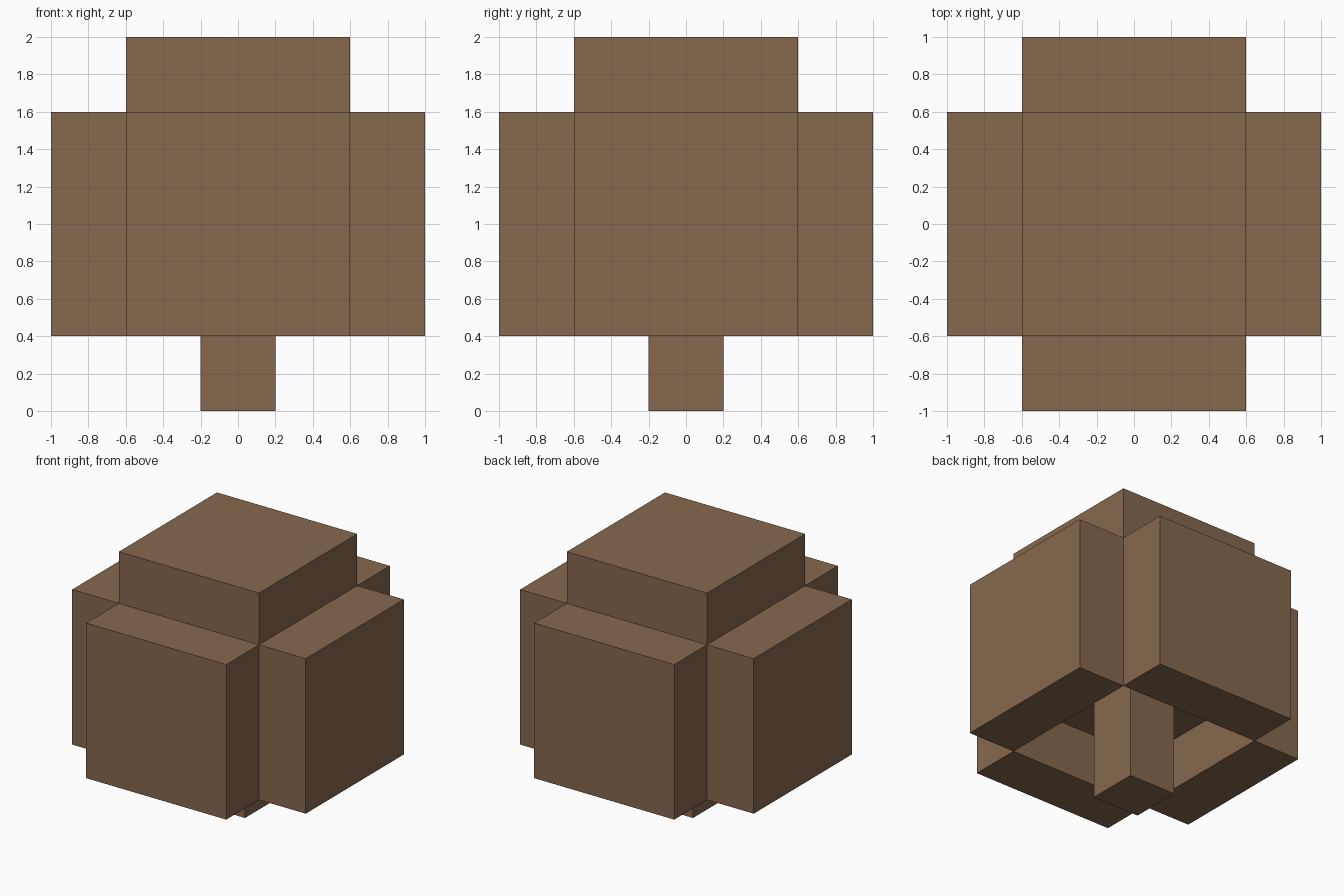
import bpy
import bmesh
from mathutils import Matrix, Vector

default = bpy.data.objects.get("Cube")
if default:
    bpy.data.objects.remove(default, do_unlink=True)

# Single flat colour
brown = bpy.data.materials.new("bark_brown")
brown.use_nodes = True
colour = (0.238, 0.138, 0.076, 1.0)
brown.diffuse_color = colour
shader = brown.node_tree.nodes["Principled BSDF"]
shader.inputs["Base Color"].default_value = colour
shader.inputs["Roughness"].default_value = 0.9

UNIT = 0.4  # edge of one block; the whole model is five blocks wide


def box(name, centre, size):
    """Flat-shaded box, measured in blocks."""
    bm = bmesh.new()
    bmesh.ops.create_cube(bm, size=UNIT)
    bmesh.ops.scale(bm, vec=Vector(size), verts=bm.verts)
    bmesh.ops.translate(bm, vec=Vector(centre) * UNIT, verts=bm.verts)
    mesh = bpy.data.meshes.new(name)
    bm.to_mesh(mesh)
    bm.free()
    mesh.materials.append(brown)
    obj = bpy.data.objects.new(name, mesh)
    bpy.context.collection.objects.link(obj)
    return obj


# Trunk rises through the open underside to the crown
box("trunk", (0, 0, 1), (1, 1, 2))

# Crown core, raised above the side slabs and recessed below them
box("crown_core", (0, 0, 3.5), (3, 3, 3))

# Four side slabs around the core
for side, x, y in (("left", 1, 0), ("right", -1, 0),
                   ("back", 0, 1), ("front", 0, -1)):
    size = (1, 3, 3) if x else (3, 1, 3)
    box("crown_slab_" + side, (2 * x, 2 * y, 2.5), size)
